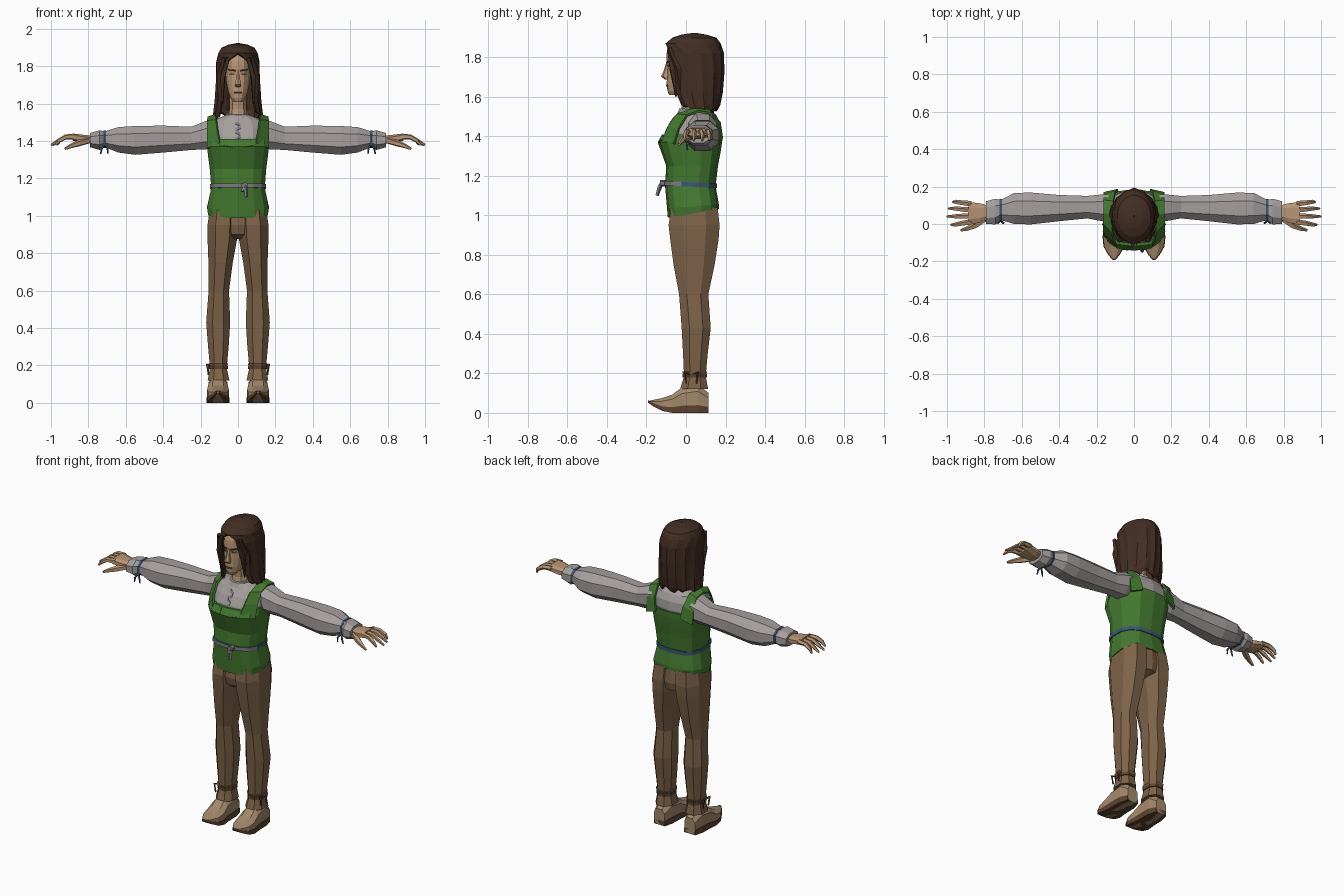
import bpy, bmesh, math, random
from mathutils import Vector
from mathutils.bvhtree import BVHTree

random.seed(4)


def material(name, *rgb):
    m = bpy.data.materials.new(name)
    m.diffuse_color = [(c / 255 / 12.92 if c < 11 else ((c / 255 + 0.055) / 1.055) ** 2.4) for c in rgb] + [1]
    return m


GREEN = material("green cloth", 68, 122, 48)
SHIRT = material("pale grey linen", 165, 158, 157)
PANTS = material("brown cloth", 126, 99, 73)
HAIR = material("dark brown hair", 66, 46, 35)
SKIN = material("skin", 184, 150, 117)
SHOE = material("tan leather", 164, 137, 109)
DARK = material("dark leather", 92, 66, 47)
BLUE = material("blue cord", 58, 88, 115)
CORD = material("grey cord", 125, 123, 128)
LIPS = material("lips", 120, 84, 68)


def finish(name, bm, mats, rule=None, mirror=False, thick=0):
    bmesh.ops.remove_doubles(bm, verts=bm.verts, dist=1e-4)
    bmesh.ops.recalc_face_normals(bm, faces=bm.faces)
    me = bpy.data.meshes.new(name)
    for m in mats:
        me.materials.append(m)
    if rule:
        for f in bm.faces:
            f.material_index = rule(f.calc_center_median())
    bm.to_mesh(me)
    bm.free()
    ob = bpy.data.objects.new(name, me)
    bpy.context.collection.objects.link(ob)
    if thick:
        s = ob.modifiers.new("thickness", 'SOLIDIFY')
        s.thickness, s.offset = thick, 0
    if mirror:
        ob.modifiers.new("other side", 'MIRROR')
    return ob


def skin_rows(bm, rows, closed):
    vs = [[bm.verts.new(p) for p in r] for r in rows]
    n = len(rows[0])
    for a, b in zip(vs, vs[1:]):
        for i in range(n if closed else n - 1):
            j = (i + 1) % n
            bm.faces.new((a[i], a[j], b[j], b[i]))
    if closed:
        bm.faces.new(vs[0])
        bm.faces.new(vs[-1])


def loft(name, axis, rows, *mats, n=10, p=2.3, rule=None, mirror=False):
    """Rows: position on axis, then min/max of the two other axes, then optional tilt."""
    power = lambda v: math.copysign(abs(v) ** (2 / p), v)
    unit = [(power(math.cos(t)), power(math.sin(t))) for t in
            (math.tau * (i + 0.5) / n for i in range(n))]
    ma, mb = max(u[0] for u in unit), max(u[1] for u in unit)
    rings = []
    for r in rows:
        pos, a0, a1, b0, b1 = r[:5]
        tilt = r[5] if len(r) > 5 else 0
        ring = []
        for u, v in unit:
            u, v = u / ma, v / mb
            co = [(a0 + a1 + u * (a1 - a0)) / 2, (b0 + b1 + v * (b1 - b0)) / 2]
            co.insert("xyz".index(axis), pos + tilt * v)
            ring.append(co)
        rings.append(ring)
    bm = bmesh.new()
    skin_rows(bm, rings, True)
    return finish(name, bm, mats, rule, mirror)


def tube(name, pts, radii, mat, n=5, mirror=False):
    pts = [Vector(q) for q in pts]
    rings = []
    for i, q in enumerate(pts):
        d = pts[min(i + 1, len(pts) - 1)] - pts[max(i - 1, 0)]
        rot = d.to_track_quat('Z', 'Y')
        rings.append([q + rot @ Vector((radii[i] * math.cos(math.tau * k / n),
                                        radii[i] * math.sin(math.tau * k / n), 0)) for k in range(n)])
    bm = bmesh.new()
    skin_rows(bm, rings, True)
    return finish(name, bm, [mat], mirror=mirror)


def sheet(name, rows, mat, thick, mirror=False):
    bm = bmesh.new()
    skin_rows(bm, rows, False)
    return finish(name, bm, [mat], mirror=mirror, thick=thick)


def plate(name, target, x, z, w, h, mat, slant=0, mirror=False):
    """Thin plate laid on the front of a target part."""
    tree = BVHTree.FromPolygons([v.co for v in target.data.vertices],
                                [list(q.vertices) for q in target.data.polygons])
    rows = []
    for dz in (-h / 2, h / 2):
        row = []
        for dx in (-w / 2, 0, w / 2):
            o = Vector((x + dx, -1, z + dz + slant * dx))
            hit = tree.ray_cast(o, Vector((0, 1, 0)))[0]
            row.append((hit or Vector((o.x, -0.07, o.z))) + Vector((0, -0.002, 0)))
        rows.append(row)
    return sheet(name, rows, mat, 0.005, mirror)


# Trousers
loft("trouser_seat", "z", [(1.04, -.15, .15, -.075, .16), (.95, -.16, .16, -.085, .17),
     (.90, -.12, .12, -.075, .16), (.875, -.03, .03, -.04, .1)], PANTS)
loft("trouser_leg", "z", [(1.04, 0, .15, -.075, .16), (.95, 0, .163, -.088, .17), (.88, .004, .163, -.08, .165),
     (.75, .028, .158, -.063, .145), (.60, .048, .157, -.035, .113), (.43, .042, .17, -.022, .125),
     (.30, .05, .16, -.015, .11), (.19, .06, .15, -.01, .1)], PANTS, n=8, mirror=True)
loft("trouser_cuff", "z", [(.21, .052, .158, -.02, .108), (.185, .06, .15, -.01, .1),
     (.12, .046, .162, -.03, .112)], PANTS, n=8, mirror=True)
loft("ankle_tie", "z", [(.198, .054, .156, -.017, .107), (.18, .054, .156, -.017, .107)], DARK, n=8, mirror=True)
for k, dy in enumerate((-.035, .03)):
    tube(f"ankle_bow_{k}", [(.145, .03, .19), (.163, .03 + dy, .205), (.158, .03 + dy * .8, .15)],
         [.006, .009, .005], DARK, 4, True)

# Shoes
shoe = [(.115, .036, 0, .1), (.06, .05, 0, .145), (-.02, .052, 0, .13), (-.07, .058, 0, .092),
        (-.12, .053, .01, .075), (-.165, .028, .032, .066), (-.192, .005, .052, .06)]
loft("shoe_upper", "y", [(y, .107 - w, .107 + w, a, b) for y, w, a, b in shoe], SHOE, n=8, p=2.6, mirror=True)
loft("shoe_sole", "y", [(y, .104 - w, .11 + w, a, a + (b - a) * .2 + .01) for y, w, a, b in shoe],
     DARK, n=4, p=8, mirror=True)

# Shirt body and collar
shirt = loft("shirt_body", "z", [(1.1, -.13, .13, -.08, .14), (1.36, -.152, .152, -.115, .168),
             (1.42, -.156, .156, -.104, .178), (1.47, -.152, .152, -.078, .172),
             (1.51, -.135, .135, -.048, .152), (1.538, -.065, .065, -.03, .11)], SHIRT, n=14, p=2.5)
loft("collar", "z", [(1.505, -.07, .07, -.05, .11, .01), (1.55, -.058, .058, -.034, .1, .01)], SHIRT, n=12)
for k in range(4):
    plate(f"shirt_lacing_{k}", shirt, 0, 1.418 + k * .024, .026, .014, CORD, slant=.5 * (-1) ** k)

# Vest with hem, shoulder straps and neckline flaps
vest = loft("vest", "z", [(1.01, -.16, .16, -.092, .166, .022), (1.045, -.165, .165, -.096, .166, .01),
            (1.15, -.143, .143, -.106, .15), (1.25, -.151, .151, -.1, .162), (1.32, -.16, .16, -.125, .175),
            (1.37, -.166, .166, -.143, .183), (1.41, -.164, .164, -.12, .186)], GREEN, n=14, p=2.7)
strap = [(.095, -.113, 1.39, .162, -.06, 1.36), (.108, -.088, 1.45, .163, -.035, 1.44),
         (.115, -.045, 1.51, .162, .005, 1.505), (.115, .04, 1.54, .161, .06, 1.525),
         (.11, .12, 1.53, .161, .125, 1.515), (.1, .17, 1.47, .162, .155, 1.44),
         (.085, .182, 1.39, .162, .165, 1.36)]
sheet("vest_strap", [(s[:3], s[3:]) for s in strap], GREEN, .012, True)
plate("vest_flap", vest, .065, 1.39, .07, .035, GREEN, slant=.15, mirror=True)

# Belt with knot and tails
loft("belt", "z", [(1.145, -.149, .149, -.115, .157, -.006), (1.168, -.149, .149, -.115, .157, -.006)],
     CORD, BLUE, n=14, p=2.7, rule=lambda c: int(c.y > 0))
loft("belt_knot", "y", [(-.132, .02, .052, 1.145, 1.178), (-.105, .02, .052, 1.145, 1.178)], CORD, n=6)
tube("belt_tail_long", [(.04, -.122, 1.165), (.042, -.135, 1.14), (.045, -.146, 1.1)], [.009, .01, .009], CORD, 4)
tube("belt_tail_short", [(.035, -.122, 1.16), (.022, -.132, 1.13)], [.008, .008], CORD, 4)

# Sleeves, cuffs and wrist ties
loft("sleeve", "x", [(.12, .005, .155, 1.365, 1.515), (.17, .015, .158, 1.355, 1.507), (.25, .03, .15, 1.352, 1.476),
     (.4, .015, .155, 1.338, 1.482), (.55, -.002, .168, 1.326, 1.48), (.64, 0, .166, 1.338, 1.474),
     (.715, .022, .128, 1.368, 1.45)], SHIRT, n=8, mirror=True)
loft("sleeve_cuff", "x", [(.71, .022, .128, 1.368, 1.45), (.74, -.002, .135, 1.352, 1.457),
     (.79, .0, .122, 1.366, 1.443)], SHIRT, n=8, mirror=True)
loft("wrist_tie", "x", [(.706, .016, .134, 1.362, 1.456), (.72, .016, .134, 1.362, 1.456)], BLUE, n=8, mirror=True)
for k, dx in enumerate((-.015, .015)):
    tube(f"wrist_tie_end_{k}", [(.713, .02, 1.385), (.713 + dx, .005, 1.36), (.715 + dx * 1.3, .008, 1.33)],
         [.005, .006, .004], BLUE, 4, True)

# Hands
loft("palm", "x", [(.77, .03, .095, 1.385, 1.427), (.82, .008, .11, 1.387, 1.432),
     (.885, -.004, .118, 1.402, 1.44)], SKIN, n=8, p=2.8, mirror=True)
fingers = [(.107, .118, .968), (.074, .082, .993), (.042, .04, 1.0), (.01, -.004, .978)]
for k, (y0, y1, tip) in enumerate(fingers):
    tube(f"finger_{k}", [(.87, y0, 1.423), (.92, (y0 + y1) / 2, 1.422), (.955, y1, 1.403), (tip, y1, 1.378)],
         [.016, .014, .012, .006], SKIN, 5, True)
tube("thumb", [(.80, .025, 1.402), (.85, -.008, 1.388), (.89, -.025, 1.374), (.925, -.034, 1.358)],
     [.018, .018, .013, .007], SKIN, 5, True)

# Head and neck
loft("neck", "z", [(1.5, -.055, .055, -.03, .09), (1.57, -.046, .046, -.02, .085),
     (1.67, -.045, .045, -.03, .085)], SKIN, n=10)
head = loft("head", "z", [(1.608, -.022, .022, -.085, -.035), (1.63, -.04, .04, -.094, .01),
            (1.665, -.053, .053, -.098, .06), (1.72, -.063, .063, -.096, .09), (1.76, -.067, .067, -.094, .1),
            (1.785, -.067, .067, -.1, .1), (1.83, -.066, .066, -.097, .1), (1.875, -.05, .05, -.08, .09)],
            SKIN, n=14)
loft("nose", "z", [(1.775, -.008, .008, -.1, -.08), (1.735, -.01, .01, -.112, -.08),
     (1.703, -.017, .017, -.126, -.08), (1.688, -.013, .013, -.108, -.08)], SKIN, n=6)
plate("eye", head, .031, 1.757, .024, .009, DARK, mirror=True)
plate("eyebrow", head, .033, 1.778, .036, .007, HAIR, slant=.12, mirror=True)
plate("mouth", head, 0, 1.656, .042, .009, LIPS)

# Hair: an open-fronted shell with uneven strands (height, half width, front, back, opening)
hair = [(1.917, .002, .04, .045, 0), (1.908, .05, -.02, .1, 0), (1.893, .085, -.065, .15, 0),
        (1.866, .1, -.098, .17, 0), (1.82, .108, -.106, .182, 36), (1.72, .11, -.1, .184, 44),
        (1.62, .116, -.085, .176, 46), (1.56, .122, -.06, .164, 50), (1.53, .124, -.045, .152, 55)]
count = 23
bulge = [1 + (.03 if i % 2 else -.02) + random.uniform(-.012, .012) for i in range(count)]
rows = []
for k, (z, w, yf, yb, gap) in enumerate(hair):
    a0, row = math.radians(gap), []
    for i in range(count):
        a = a0 + (math.tau - 2 * a0) * i / (count - 1)
        s = bulge[i] if k > 3 else 1
        drop = random.uniform(-.015, .025) if k == len(hair) - 1 else 0
        row.append((w * s * math.sin(a), (yf + yb) / 2 - s * (yb - yf) / 2 * math.cos(a), z + drop))
    rows.append(row)
sheet("hair", rows, HAIR, .014)
for k, (x, y, z) in enumerate([(.082, -.05, 1.6), (.098, -.02, 1.56)]):
    tube(f"hair_lock_{k}", [(.055 + k * .02, -.085, 1.845), (x, y - .02, 1.74), (x, y, z)],
         [.012, .017, .004], HAIR, 4, True)
